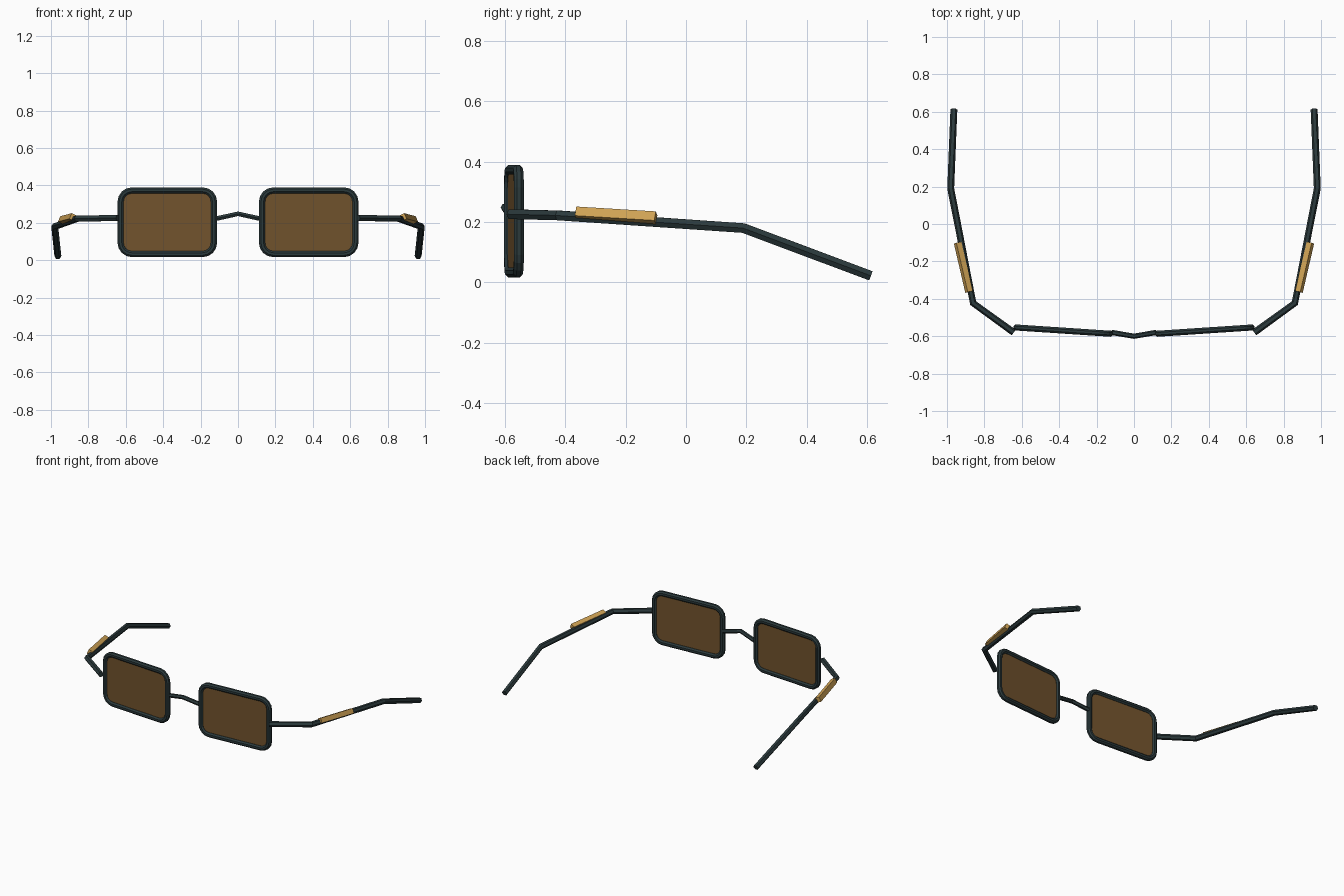
import bpy, bmesh
from math import sin, cos, pi, radians, atan
from mathutils import Vector, Matrix

if "Cube" in bpy.data.objects:
    bpy.data.objects.remove(bpy.data.objects["Cube"])


def material(name, rgb):
    m = bpy.data.materials.new(name)
    m.use_nodes = True
    m.diffuse_color = (*rgb, 1)
    m.node_tree.nodes["Principled BSDF"].inputs["Base Color"].default_value = (*rgb, 1)
    return m


dark = material("dark slate frame", (0.024, 0.042, 0.045))
amber = material("amber brown lens", (0.165, 0.086, 0.026))
gold = material("gold accent", (0.62, 0.36, 0.09))


def finish(bm, name, mat, side=1):
    """Flip to the wanted side and store the mesh as an object."""
    for v in bm.verts:
        v.co.x *= side
    bmesh.ops.recalc_face_normals(bm, faces=bm.faces)
    me = bpy.data.meshes.new(name)
    bm.to_mesh(me)
    bm.free()
    me.materials.append(mat)
    ob = bpy.data.objects.new(name, me)
    bpy.context.collection.objects.link(ob)
    return ob


def sweep(points, ref, radius, sides, closed=False):
    """Faceted tube along a path."""
    bm = bmesh.new()
    pts = [Vector(p) for p in points]
    n = len(pts)
    rings = []
    for i, p in enumerate(pts):
        prev = pts[i - 1] if closed or i else p
        nxt = pts[(i + 1) % n] if closed or i < n - 1 else p
        t = ((p - prev).normalized() + (nxt - p).normalized()).normalized()
        up = (ref - t * ref.dot(t)).normalized()
        across = t.cross(up)
        ring = []
        for k in range(sides):
            a = 2 * pi * (k + 0.5) / sides
            ring.append(bm.verts.new(p + radius * (up * cos(a) + across * sin(a))))
        rings.append(ring)
    for i in range(n if closed else n - 1):
        a, b = rings[i], rings[(i + 1) % n]
        for k in range(sides):
            j = (k + 1) % sides
            bm.faces.new((a[k], a[j], b[j], b[k]))
    if not closed:
        bm.faces.new(rings[0])
        bm.faces.new(rings[-1])
    return bm


# Rounded rectangle of each eye, turned to follow the face
yaw = Matrix.Rotation(atan(0.066), 3, "Z")
centre = Vector((0.378, -0.57, 0.203))


def eye_outline(hw, hh, r, steps=4):
    pts = []
    for q, (sx, sz) in enumerate([(1, 1), (-1, 1), (-1, -1), (1, -1)]):
        for s in range(steps + 1):
            a = pi / 2 * (q + s / steps)
            local = Vector((sx * (hw - r) + r * cos(a), 0, sz * (hh - r) + r * sin(a)))
            pts.append(centre + yaw @ local)
    return pts


Z = Vector((0, 0, 1))
normal = yaw @ Vector((0, 1, 0))
temple_path = [(0.643, -0.58, 0.226), (0.86, -0.423, 0.222),
               (0.98, 0.19, 0.18), (0.963, 0.612, 0.022)]

for side, label in ((1, "left"), (-1, "right")):
    # Rim
    bm = sweep(eye_outline(0.25, 0.17, 0.06), normal, 0.0175, 8, closed=True)
    finish(bm, label + "_rim", dark, side)

    # Lens
    bm = bmesh.new()
    face = bm.faces.new([bm.verts.new(p - normal * 0.005)
                         for p in eye_outline(0.25, 0.17, 0.06)])
    ext = bmesh.ops.extrude_face_region(bm, geom=[face])["geom"]
    bmesh.ops.translate(bm, vec=normal * 0.01,
                        verts=[g for g in ext if isinstance(g, bmesh.types.BMVert)])
    finish(bm, label + "_lens", amber, side)

    # Temple arm
    finish(sweep(temple_path, Z, 0.0185, 6), label + "_temple", dark, side)

    # Gold bar on the temple, rolled outwards
    a, b = Vector((0.882, -0.363, 0.23)), Vector((0.943, -0.1, 0.214))
    along = (b - a).normalized()
    out = along.cross(Z).normalized()
    top = out.cross(along)
    roll = Matrix.Rotation(radians(-25), 3, along)
    if (roll @ out).z < 0:
        roll = roll.transposed()
    basis = Matrix((roll @ out, along, roll @ top)).transposed()
    bm = bmesh.new()
    bmesh.ops.create_cube(bm, size=1)
    for v in bm.verts:
        size = Vector((0.03, (b - a).length, 0.033))
        v.co = (a + b) / 2 + basis @ (v.co * size)
    finish(bm, label + "_gold_bar", gold, side)

# Bridge
bridge_path = [(-0.118, -0.58, 0.222), (0, -0.6, 0.248), (0.118, -0.58, 0.222)]
finish(sweep(bridge_path, Z, 0.014, 6), "bridge", dark)
